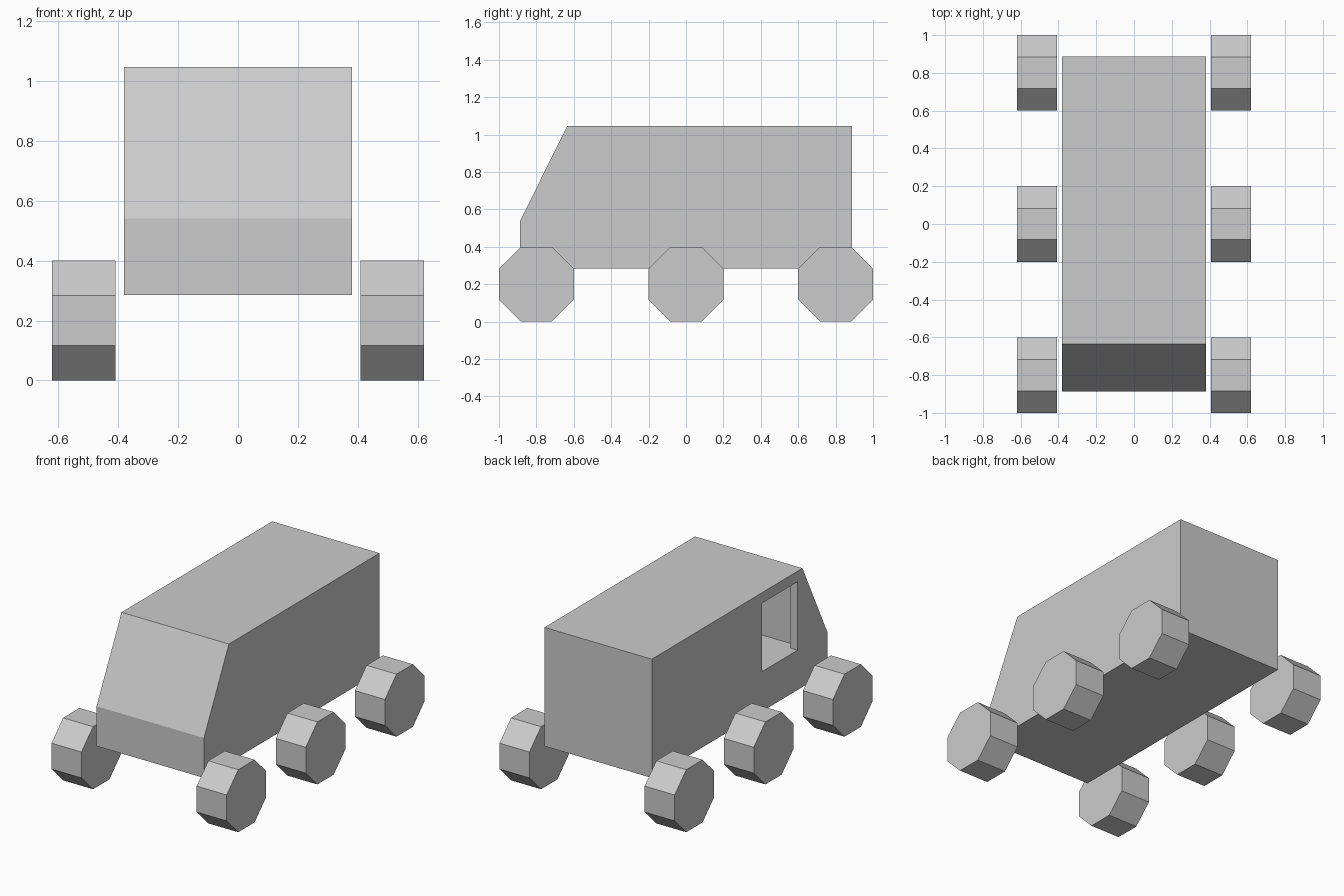
import bpy, bmesh, math
from mathutils import Vector

if "Cube" in bpy.data.objects:
    bpy.data.objects.remove(bpy.data.objects["Cube"])


def prism(name, points, offset):
    """Closed solid: planar profile swept along an offset vector."""
    bm = bmesh.new()
    face = bm.faces.new([bm.verts.new(p) for p in points])
    swept = bmesh.ops.extrude_face_region(bm, geom=[face])
    verts = [v for v in swept["geom"] if isinstance(v, bmesh.types.BMVert)]
    bmesh.ops.translate(bm, verts=verts, vec=Vector(offset))
    # the profile face itself stays as the first cap
    if not face.is_valid or all(len(e.link_faces) < 2 for e in face.edges):
        bmesh.ops.holes_fill(bm, edges=bm.edges[:])
    bmesh.ops.recalc_face_normals(bm, faces=bm.faces[:])
    mesh = bpy.data.meshes.new(name)
    bm.to_mesh(mesh)
    bm.free()
    obj = bpy.data.objects.new(name, mesh)
    bpy.context.collection.objects.link(obj)
    return obj


# Van body: side profile with sloped windscreen
HALF_W = 0.38
side = [(-0.887, 0.285), (0.888, 0.285), (0.888, 1.045), (-0.635, 1.045), (-0.887, 0.54)]
body = prism("van_body", [(-HALF_W, y, z) for y, z in side], (2 * HALF_W, 0, 0))

# Cab interior opened through one window on the left side
plan = [(-0.5, -0.584), (-0.33, -0.584), (-0.33, -0.637), (0.33, -0.637),
        (0.33, -0.175), (-0.33, -0.175), (-0.33, -0.228), (-0.5, -0.228)]
cutter = prism("cab_cutter", [(x, y, 0.54) for x, y in plan], (0, 0, 0.437))
cutter.hide_render = True
cutter.hide_viewport = False

cut = body.modifiers.new("cab_opening", 'BOOLEAN')
cut.operation = 'DIFFERENCE'
cut.solver = 'EXACT'
cut.object = cutter
bpy.context.view_layer.objects.active = body
bpy.ops.object.modifier_apply(modifier=cut.name)
bpy.data.objects.remove(cutter)

# Six octagonal wheels standing on flat sides
R = 0.2 / math.cos(math.pi / 8)
angles = [math.pi / 8 + i * math.pi / 4 for i in range(8)]
for side_name, x0 in (("left", -0.62), ("right", 0.408)):
    for row, yc in (("front", -0.8), ("middle", 0.0), ("rear", 0.8)):
        ring = [(x0, yc + R * math.cos(a), 0.2 + R * math.sin(a)) for a in angles]
        prism(f"{row}_{side_name}_wheel", ring, (0.212, 0, 0))
